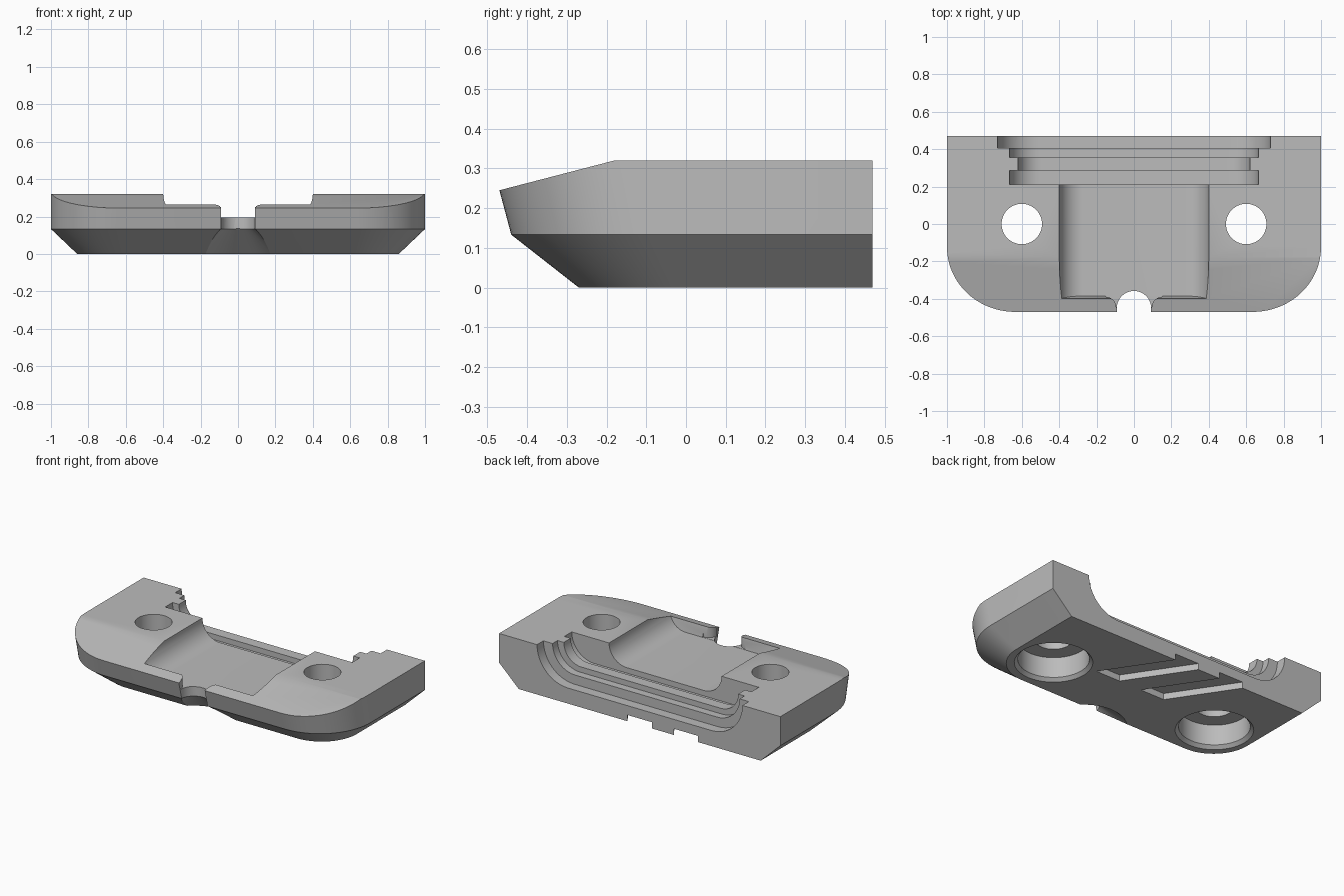
import bpy, bmesh, math

old = bpy.data.objects.get("Cube")
if old:
    bpy.data.objects.remove(old, do_unlink=True)

grey = bpy.data.materials.new("plain_grey")
grey.use_nodes = True
colour = (0.5, 0.5, 0.5, 1)
grey.diffuse_color = colour
grey.node_tree.nodes["Principled BSDF"].inputs["Base Color"].default_value = colour


def loft(name, rings, slope=None):
    """Skin a closed solid through rings with equal point counts."""
    bm = bmesh.new()
    loops = [[bm.verts.new(p) for p in ring] for ring in rings]
    n = len(loops[0])
    for a, b in zip(loops, loops[1:]):
        for i in range(n):
            j = (i + 1) % n
            bm.faces.new((a[i], a[j], b[j], b[i]))
    bm.faces.new(loops[0])
    bm.faces.new(loops[-1])
    bmesh.ops.recalc_face_normals(bm, faces=bm.faces)
    if slope:
        cut = bmesh.ops.bisect_plane(bm, geom=bm.verts[:] + bm.edges[:] + bm.faces[:],
                                     plane_co=slope[0], plane_no=slope[1], clear_outer=True)
        edges = [e for e in cut["geom_cut"] if isinstance(e, bmesh.types.BMEdge)]
        bmesh.ops.holes_fill(bm, edges=edges)
        bmesh.ops.recalc_face_normals(bm, faces=bm.faces)
    mesh = bpy.data.meshes.new(name)
    bm.to_mesh(mesh)
    bm.free()
    obj = bpy.data.objects.new(name, mesh)
    bpy.context.scene.collection.objects.link(obj)
    mesh.materials.append(grey)
    return obj


def arc(cx, cy, r, start, end, steps=12):
    angles = [math.radians(start + (end - start) * i / steps) for i in range(steps + 1)]
    return [(cx + r * math.cos(a), cy + r * math.sin(a)) for a in angles]


def mirrored(half):
    return half + [(-x, v) for x, v in reversed(half)]


def outline(w, front, r, z):
    """Plan of the body: square at the back, rounded at the front."""
    half = [(w, 0.47)] + arc(w - r, front + r, r, 0, -90, 20)
    return [(x, y, z) for x, y in mirrored(half)]


def trough(name, w, floor, y0, y1, draft=0.0):
    """U-shaped channel cutter running along y."""
    r = 0.32 - floor
    half = [(w, 0.4)] + arc(w - r, 0.32, r, 0, -90)
    pts = mirrored(half)
    return loft(name, [[(x, y0 - draft * (z - floor), z) for x, z in pts],
                       [(x, y1, z) for x, z in pts]])


def turned(name, cx, cy, profile):
    """Round cutter from (radius, height) pairs."""
    rings = []
    for r, z in profile:
        rings.append([(x, y, z) for x, y in arc(cx, cy, r, 0, 360, 48)[:-1]])
    return loft(name, rings)


def prism(name, pts, z0, z1):
    return loft(name, [[(x, y, z) for x, y in pts] for z in (z0, z1)])


# Body with a chamfered underside and a sloping front
body = loft("clamp_body", [outline(0.86, -0.27, 0.25, 0),
                           outline(1, -0.44, 0.36, 0.133),
                           outline(1, -0.49, 0.37, 0.32)],
            slope=((0, -0.18, 0.32), (0, -0.259, 1)))

# Central pocket and the stepped grooves behind it
cutters = [
    trough("pocket_cut", 0.4, 0.195, -0.385, 0.25, draft=0.2),
    trough("inner_groove_cut", 0.665, 0.16, 0.21, 0.285),
    trough("ridge_cut", 0.62, 0.195, 0.25, 0.38),
    trough("middle_step_cut", 0.665, 0.16, 0.355, 0.44),
    trough("back_step_cut", 0.73, 0.1, 0.405, 0.6),
]

# Cable notch, its flared lip and the cone below
notch = mirrored([(0.092, -0.6)] + arc(0, -0.45, 0.092, 0, 90)[:-1])
cutters.append(prism("notch_cut", notch, -0.1, 0.5))
flare = mirrored([(0.16, -0.37)] + arc(0.15, -0.445, 0.055, 90, 180, 8) + [(0.08, -0.46)])
cutters.append(prism("lip_flare_cut", flare, 0.196, 0.5))
cutters.append(turned("cone_cut", 0, -0.45, [(0.273, -0.02), (0.0915, 0.135)]))

# Bolt holes with counterbores
for side in (-1, 1):
    cutters.append(turned("bolt_hole_cut", side * 0.6, 0,
                          [(0.245, -0.02), (0.205, 0.02), (0.205, 0.15),
                           (0.108, 0.15), (0.108, 0.5)]))

# Skewed slots in the underside, open at the back
for centre in (0.0, -0.33):
    pts = []
    for y, sides in ((0.08, (-1, 1)), (0.55, (1, -1))):
        pts += [(centre + (0.47 - y) * 0.67 + s * 0.086, y) for s in sides]
    cutters.append(prism("slot_cut", pts, -0.05, 0.04))

# Cut everything out of the body
bpy.context.view_layer.objects.active = body
for cutter in cutters:
    cutter.hide_render = True
    mod = body.modifiers.new("cut", 'BOOLEAN')
    mod.operation = 'DIFFERENCE'
    mod.solver = 'EXACT'
    mod.object = cutter
    bpy.ops.object.modifier_apply(modifier=mod.name)
    bpy.data.objects.remove(cutter, do_unlink=True)

bpy.ops.object.select_all(action='DESELECT')
body.select_set(True)
bpy.ops.object.shade_smooth_by_angle(angle=math.radians(25))
